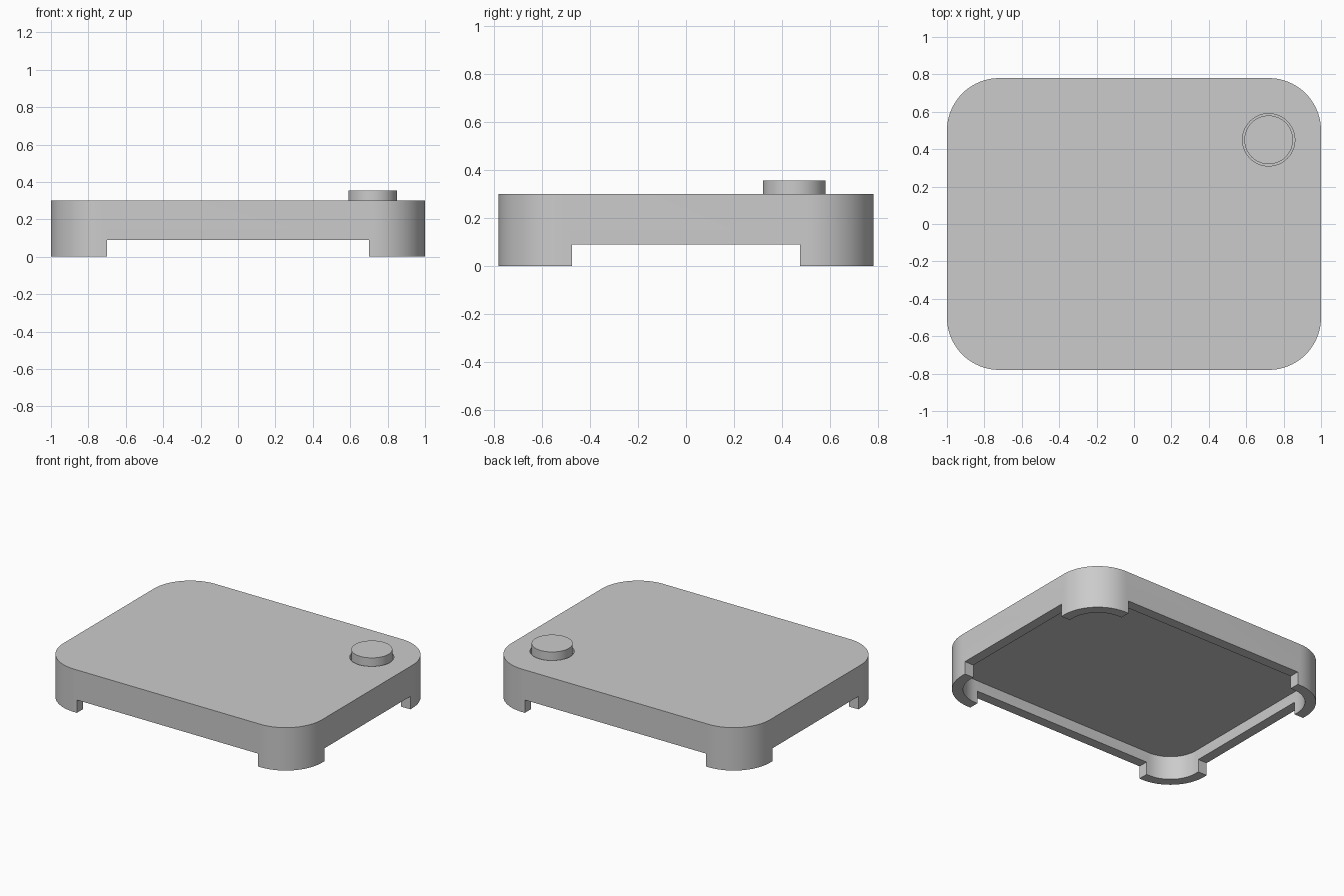
import bpy, bmesh
from math import cos, sin, pi

if "Cube" in bpy.data.objects:
    bpy.data.objects.remove(bpy.data.objects["Cube"])

W, D, H = 1.0, 0.78, 0.30        # half width, half depth, height
R, T = 0.28, 0.07                # corner radius, wall thickness
CEIL = 0.165                     # underside of the top plate
BX, BY = 0.72, 0.45              # button centre


def prism(name, pts, z0, z1):
    """Extrude a closed outline from z0 to z1."""
    bm = bmesh.new()
    face = bm.faces.new([bm.verts.new((x, y, z0)) for x, y in pts])
    ext = bmesh.ops.extrude_face_region(bm, geom=[face])
    for v in ext["geom"]:
        if isinstance(v, bmesh.types.BMVert):
            v.co.z = z1
    bmesh.ops.recalc_face_normals(bm, faces=bm.faces)
    me = bpy.data.meshes.new(name)
    bm.to_mesh(me)
    bm.free()
    ob = bpy.data.objects.new(name, me)
    bpy.context.collection.objects.link(ob)
    return ob


def rounded_rect(hx, hy, r, n=20):
    pts = []
    for q, (sx, sy) in enumerate([(1, 1), (-1, 1), (-1, -1), (1, -1)]):
        for i in range(n + 1):
            a = (q + i / n) * pi / 2
            pts.append((sx * (hx - r) + r * cos(a), sy * (hy - r) + r * sin(a)))
    return pts


def rect(hx, hy):
    return [(-hx, -hy), (hx, -hy), (hx, hy), (-hx, hy)]


def circle(r, n=64):
    return [(BX + r * cos(2 * pi * i / n), BY + r * sin(2 * pi * i / n)) for i in range(n)]


def cut(ob, cutter):
    cutter.hide_render = True
    cutter.hide_viewport = True
    cutter.display_type = 'WIRE'
    m = ob.modifiers.new(cutter.name, 'BOOLEAN')
    m.operation = 'DIFFERENCE'
    m.solver = 'EXACT'
    m.object = cutter


def apply_and_smooth(ob):
    bpy.ops.object.select_all(action='DESELECT')
    ob.select_set(True)
    bpy.context.view_layer.objects.active = ob
    for m in list(ob.modifiers):
        bpy.ops.object.modifier_apply(modifier=m.name)
    bpy.ops.object.shade_smooth_by_angle(angle=0.6)


# Casing: hollow rounded tray standing on four corner feet
casing = prism("casing", rounded_rect(W, D, R), 0, H)
cutters = [
    prism("hollow_cutter", rounded_rect(W - T, D - T, R - T), -0.1, CEIL),
    prism("front_back_gap_cutter", rect(0.70, 1.2), -0.1, 0.09),
    prism("side_gap_cutter", rect(1.4, 0.475), -0.1, 0.09),
    prism("button_well_cutter", circle(0.14), H - 0.04, H + 0.1),
]
for c in cutters:
    cut(casing, c)
apply_and_smooth(casing)
for c in cutters:
    bpy.data.objects.remove(c)

# Round button sitting in a narrow well
button = prism("button", circle(0.13), H - 0.04, 0.355)
apply_and_smooth(button)
